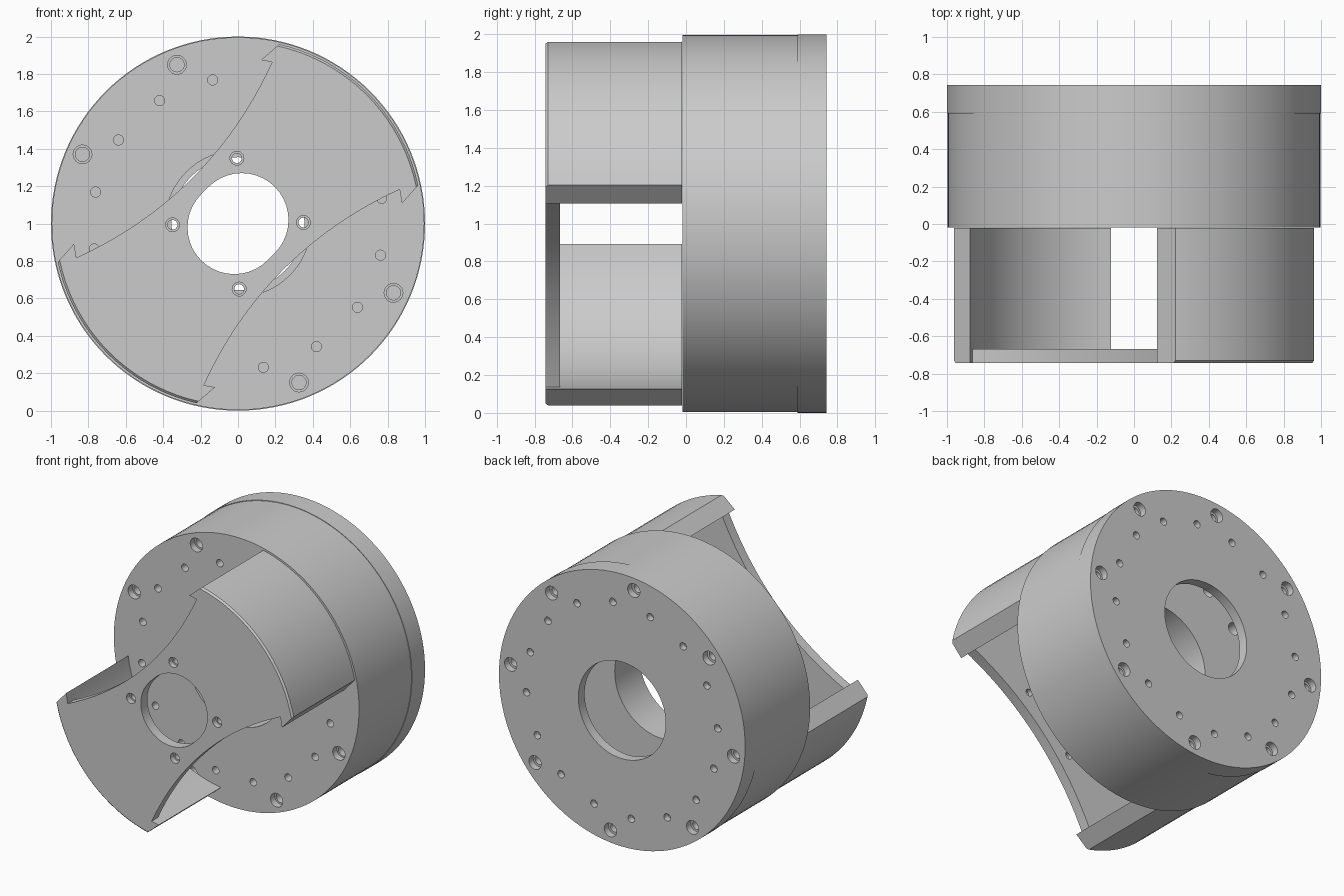
import bpy, bmesh, math
from math import radians, cos, sin, tau

if "Cube" in bpy.data.objects:
    bpy.data.objects.remove(bpy.data.objects["Cube"])

grey = bpy.data.materials.new("machined_grey")
grey.use_nodes = True
grey.diffuse_color = (0.6, 0.6, 0.6, 1)
grey.node_tree.nodes["Principled BSDF"].inputs["Base Color"].default_value = (0.6, 0.6, 0.6, 1)


def polar(r, deg):
    return r * cos(radians(deg)), r * sin(radians(deg))


def lathe(bm, profile, sides, centre=(0, 0)):
    """Revolve a closed (radius, y) profile about an axis along y."""
    rings = [[bm.verts.new((centre[0] + r * cos(tau * i / sides), y,
                            1 + centre[1] + r * sin(tau * i / sides)))
              for i in range(sides)] for r, y in profile]
    for k in range(len(rings)):
        a, b = rings[k], rings[(k + 1) % len(rings)]
        if profile[k][0] == 0 and profile[(k + 1) % len(rings)][0] == 0:
            continue
        for i in range(sides):
            j = (i + 1) % sides
            bm.faces.new((a[i], a[j], b[j], b[i]))
    bmesh.ops.remove_doubles(bm, verts=bm.verts, dist=1e-5)


def stepped_hole(bm, centre, y, sign, wide, narrow, step, depth):
    """Counterbored hole cutter entering at y and running along sign."""
    lathe(bm, [(0, y - sign * 0.05), (wide, y - sign * 0.05), (wide, y + sign * step),
               (narrow, y + sign * step), (narrow, y + sign * depth),
               (0, y + sign * depth)], 24, centre)


def prism(bm, outline, y0, y1):
    """Extrude an (x, z) outline along y; return the front face."""
    front = bm.faces.new([bm.verts.new((x, y0, z + 1)) for x, z in outline])
    back = bmesh.ops.extrude_face_region(bm, geom=[front], use_keep_orig=True)
    bmesh.ops.translate(bm, vec=(0, y1 - y0, 0),
                        verts=[v for v in back["geom"] if isinstance(v, bmesh.types.BMVert)])
    return front


def make(name, bm):
    bmesh.ops.recalc_face_normals(bm, faces=bm.faces)
    mesh = bpy.data.meshes.new(name)
    bm.to_mesh(mesh)
    bm.free()
    mesh.materials.append(grey)
    obj = bpy.data.objects.new(name, mesh)
    bpy.context.collection.objects.link(obj)
    return obj


def cut(obj, bm):
    """Subtract the cutter mesh and bake the result."""
    cutter = make("cutter", bm)
    mod = obj.modifiers.new("holes", "BOOLEAN")
    mod.operation, mod.solver, mod.object = "DIFFERENCE", "EXACT", cutter
    result = bpy.data.meshes.new_from_object(
        obj.evaluated_get(bpy.context.evaluated_depsgraph_get()))
    obj.modifiers.clear()
    obj.data = result
    bpy.data.objects.remove(cutter)


def smooth(obj):
    bpy.ops.object.select_all(action="DESELECT")
    obj.select_set(True)
    bpy.context.view_layer.objects.active = obj
    bpy.ops.object.shade_smooth_by_angle(angle=radians(25))


# Hollow drum with a thick front wall and a thin rear cover
FRONT, INNER, REAR = -0.018, 0.27, 0.742
bm = bmesh.new()
lathe(bm, [(0.39, FRONT), (0.996, FRONT), (0.996, 0.59), (1, 0.59), (1, REAR),
           (0.355, REAR), (0.355, 0.67), (0.84, 0.67), (0.84, INNER), (0.39, INNER)], 128)
drum = make("drum", bm)

# Bolt circles on both drum faces
bm = bmesh.new()
for k in range(8):
    stepped_hole(bm, polar(0.91, 21 + 45 * k), FRONT, 1, 0.05, 0.038, 0.05, 0.2)
    stepped_hole(bm, polar(0.91, 6 + 45 * k), REAR, -1, 0.05, 0.034, 0.05, 0.2)
for k in range(16):
    stepped_hole(bm, polar(0.78, 10 + 22.5 * k), INNER, -1, 0.045, 0.027, 0.1, 0.35)
    stepped_hole(bm, polar(0.78, 17 + 22.5 * k), REAR, -1, 0.027, 0.024, 0.05, 0.15)
cut(drum, bm)
smooth(drum)

# Bracket: waisted front plate plus two curved walls with slanted ends
OUT, IN, PLATE_FRONT, PLATE_BACK = 0.985, 0.883, -0.742, -0.667
STEPS = 20


def arc(r, a, b):
    return [polar(r, a + (b - a) * i / STEPS) for i in range(STEPS + 1)]


def turn(points):
    return [(-x, -z) for x, z in points]


def waist():
    """Concave plate edge from the upper lobe to the lower lobe."""
    pts = []
    for i in range(STEPS + 1):
        u = 0.74 * (1 - 2 * i / STEPS)
        v = 0.345 + 0.25 * u * u
        pts.append(((u - v) / math.sqrt(2), (u + v) / math.sqrt(2)))
    return pts


half = arc(OUT, 12, 77) + [polar(IN, 82)] + waist() + [polar(IN, 187)]
bm = bmesh.new()
face = prism(bm, half + turn(half), PLATE_FRONT, PLATE_BACK)
rim = [e for e in face.edges
       if all(math.hypot(v.co.x, v.co.z - 1) > 0.97 for v in e.verts)]
bmesh.ops.recalc_face_normals(bm, faces=bm.faces)
bmesh.ops.bevel(bm, geom=rim, offset=0.012, segments=1, affect="EDGES")
plate = make("bracket_plate", bm)

# Central slot and four counterbored screw holes in the plate
bm = bmesh.new()
slot = [(x + s, z + s) for s, a in ((0.02, -45), (-0.02, 135))
        for x, z in arc(0.25, a, a + 180)]
prism(bm, slot, PLATE_FRONT - 0.1, PLATE_BACK + 0.1)
for k in range(4):
    stepped_hole(bm, polar(0.35, 1 + 90 * k), PLATE_FRONT, 1, 0.037, 0.026, 0.04, 0.2)
cut(plate, bm)
smooth(plate)

wall = arc(OUT, 12, 77) + arc(IN, 82, 7)
for name, outline in (("upper_wall", wall), ("lower_wall", turn(wall))):
    bm = bmesh.new()
    prism(bm, outline, PLATE_BACK, -0.022)
    smooth(make(name, bm))
